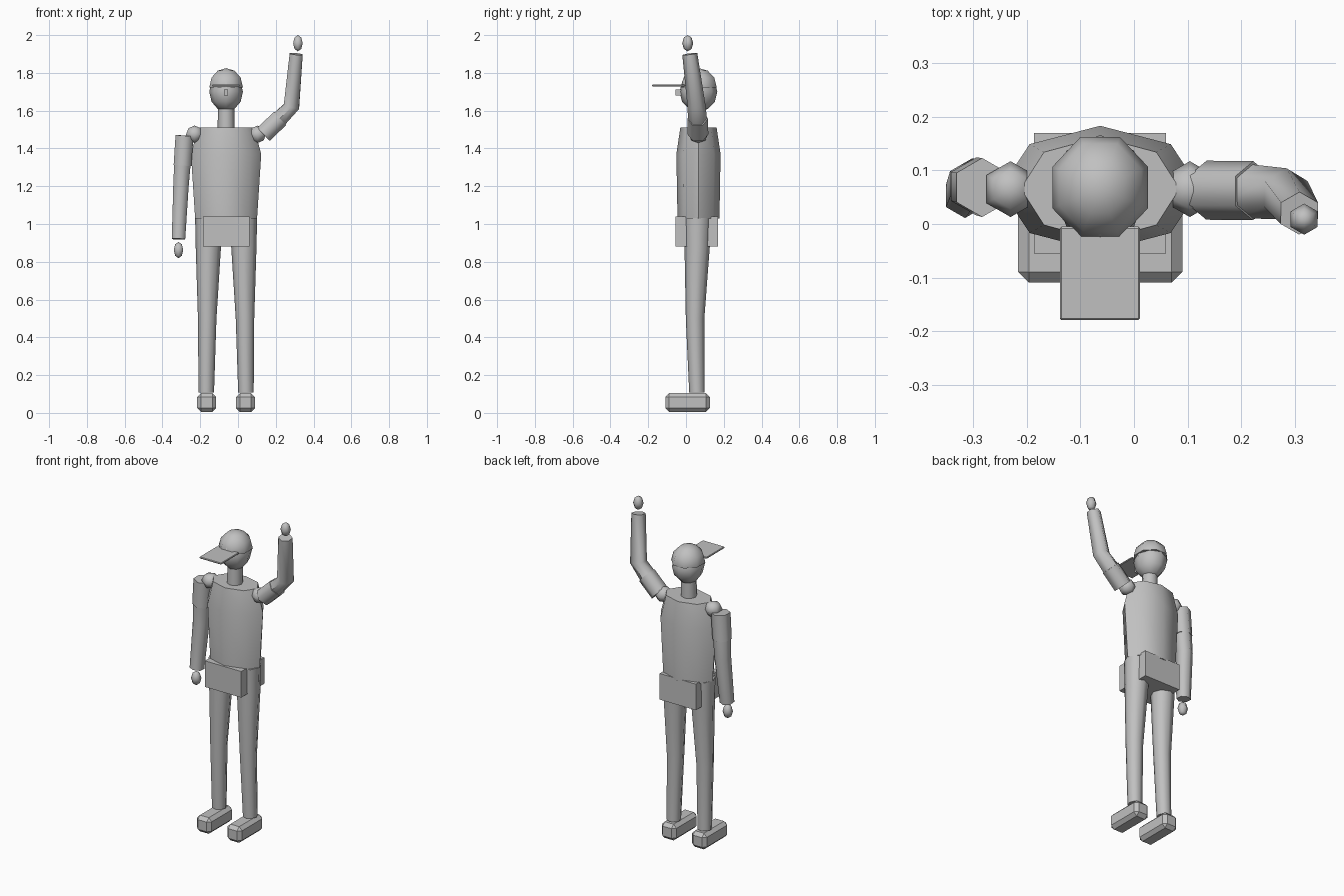
import bpy, bmesh, math
from mathutils import Vector, Matrix

if "Cube" in bpy.data.objects:
    bpy.data.objects.remove(bpy.data.objects["Cube"])

CX, CY = -0.063, 0.066  # body axis
grey = bpy.data.materials.new("plain grey")
grey.diffuse_color = (0.53, 0.53, 0.53, 1)
grey.use_nodes = True
grey.node_tree.nodes["Principled BSDF"].inputs["Base Color"].default_value = grey.diffuse_color


def finish(name, bm, smooth=True, angle=50):
    bmesh.ops.recalc_face_normals(bm, faces=bm.faces[:])
    me = bpy.data.meshes.new(name)
    bm.to_mesh(me)
    bm.free()
    me.materials.append(grey)
    ob = bpy.data.objects.new(name, me)
    bpy.context.collection.objects.link(ob)
    if smooth:
        bpy.ops.object.select_all(action='DESELECT')
        ob.select_set(True)
        bpy.context.view_layer.objects.active = ob
        bpy.ops.object.shade_smooth_by_angle(angle=math.radians(angle))
    return ob


def loft(name, path, sides, angle=62):
    """Closed tube through (x, y, z, radius across, radius in depth) stations."""
    bm = bmesh.new()
    pts = [Vector(p[:3]) for p in path]
    rings = []
    for i, p in enumerate(path):
        axis = (pts[min(i + 1, len(pts) - 1)] - pts[max(i - 1, 0)]).normalized()
        v = Vector((0, 1, 0))
        v = (v - axis * v.dot(axis)).normalized()
        u = v.cross(axis)
        ring = []
        for k in range(sides):
            a = 2 * math.pi * k / sides
            ring.append(bm.verts.new(pts[i] + u * p[3] * math.sin(a) + v * p[4] * math.cos(a)))
        rings.append(ring)
    for a, b in zip(rings, rings[1:]):
        for k in range(sides):
            n = (k + 1) % sides
            bm.faces.new((a[k], a[n], b[n], b[k]))
    bm.faces.new(rings[0])
    bm.faces.new(rings[-1])
    return finish(name, bm, angle=angle)


def tube(name, path, sides=6):
    return loft(name, [(x, y, z, r, r) for x, y, z, r in path], sides)


def box(name, lo, hi, bevel=0.0):
    bm = bmesh.new()
    bmesh.ops.create_cube(bm, size=1)
    for v in bm.verts:
        v.co = [(l + h) / 2 + c * (h - l) for l, h, c in zip(lo, hi, v.co)]
    if bevel:
        bmesh.ops.bevel(bm, geom=bm.edges[:], offset=bevel, segments=1, affect='EDGES')
    return finish(name, bm, smooth=False)


def ball(name, loc, size, segs, rings, turn=0, cut=None, angle=62):
    bm = bmesh.new()
    bmesh.ops.create_uvsphere(bm, u_segments=segs, v_segments=rings, radius=1)
    bmesh.ops.transform(bm, verts=bm.verts[:], matrix=Matrix.Translation(loc)
                        @ Matrix.Diagonal((*size, 1)) @ Matrix.Rotation(turn, 4, 'Z'))
    if cut is not None:
        bmesh.ops.bisect_plane(bm, geom=bm.verts[:] + bm.edges[:] + bm.faces[:],
                               plane_co=(0, 0, cut), plane_no=(0, 0, -1), clear_outer=True)
        bmesh.ops.holes_fill(bm, edges=[e for e in bm.edges if e.is_boundary])
    return finish(name, bm, angle=angle)


# Torso, pelvis and neck
loft("torso", [(CX, CY, 1.03, 0.164, 0.111), (CX, CY, 1.37, 0.186, 0.117),
               (CX, CY, 1.51, 0.148, 0.096)], 8)
box("pelvis", (CX - 0.123, CY - 0.121, 0.88), (CX + 0.123, CY + 0.104, 1.04))
tube("neck", [(CX, 0.06, 1.49, 0.045), (CX, 0.062, 1.64, 0.043)], 8)

# Head, nose and cap
ball("head", (CX, 0.066, 1.70), (0.089, 0.1, 0.105), 8, 6)
box("nose", (CX - 0.011, -0.056, 1.68), (CX + 0.011, -0.02, 1.712))
ball("cap_crown", (CX, 0.068, 1.725), (0.096, 0.102, 0.1), 8, 6,
     turn=math.pi / 8, cut=1.723)
box("cap_visor", (-0.138, -0.179, 1.728), (0.011, -0.005, 1.738), 0.003)

# Legs and shoes, mirrored about the body axis
for side, s in (("left", 1), ("right", -1)):
    tube(side + "_leg", [(CX + s * 0.091, 0.06, 1.03, 0.073), (CX + s * 0.094, 0.059, 0.88, 0.067),
                         (CX + s * 0.1, 0.048, 0.5, 0.049), (CX + s * 0.105, 0.058, 0.108, 0.041)], 8)
    x = CX + s * 0.103
    box(side + "_shoe", (x - 0.05, -0.109, 0.005), (x + 0.05, 0.126, 0.104), 0.02)
    ball(side + "_shoulder", (CX + s * 0.167, 0.065, 1.475), (0.052, 0.052, 0.046), 6, 4)

# Lowered arm
tube("right_sleeve", [(-0.283, 0.068, 1.468, 0.055), (-0.294, 0.07, 1.31, 0.054)])
tube("right_arm", [(-0.293, 0.07, 1.34, 0.051), (-0.302, 0.075, 1.2, 0.047),
                   (-0.315, 0.052, 0.92, 0.041)])
ball("right_hand", (-0.315, 0.045, 0.862), (0.029, 0.029, 0.043), 6, 4)

# Raised arm
tube("left_sleeve", [(0.135, 0.063, 1.475, 0.055), (0.222, 0.062, 1.558, 0.055)])
tube("left_arm", [(0.2, 0.062, 1.537, 0.051), (0.283, 0.056, 1.622, 0.048),
                  (0.308, 0.02, 1.9, 0.04)])
ball("left_hand", (0.317, 0.009, 1.957), (0.029, 0.029, 0.043), 6, 4)
